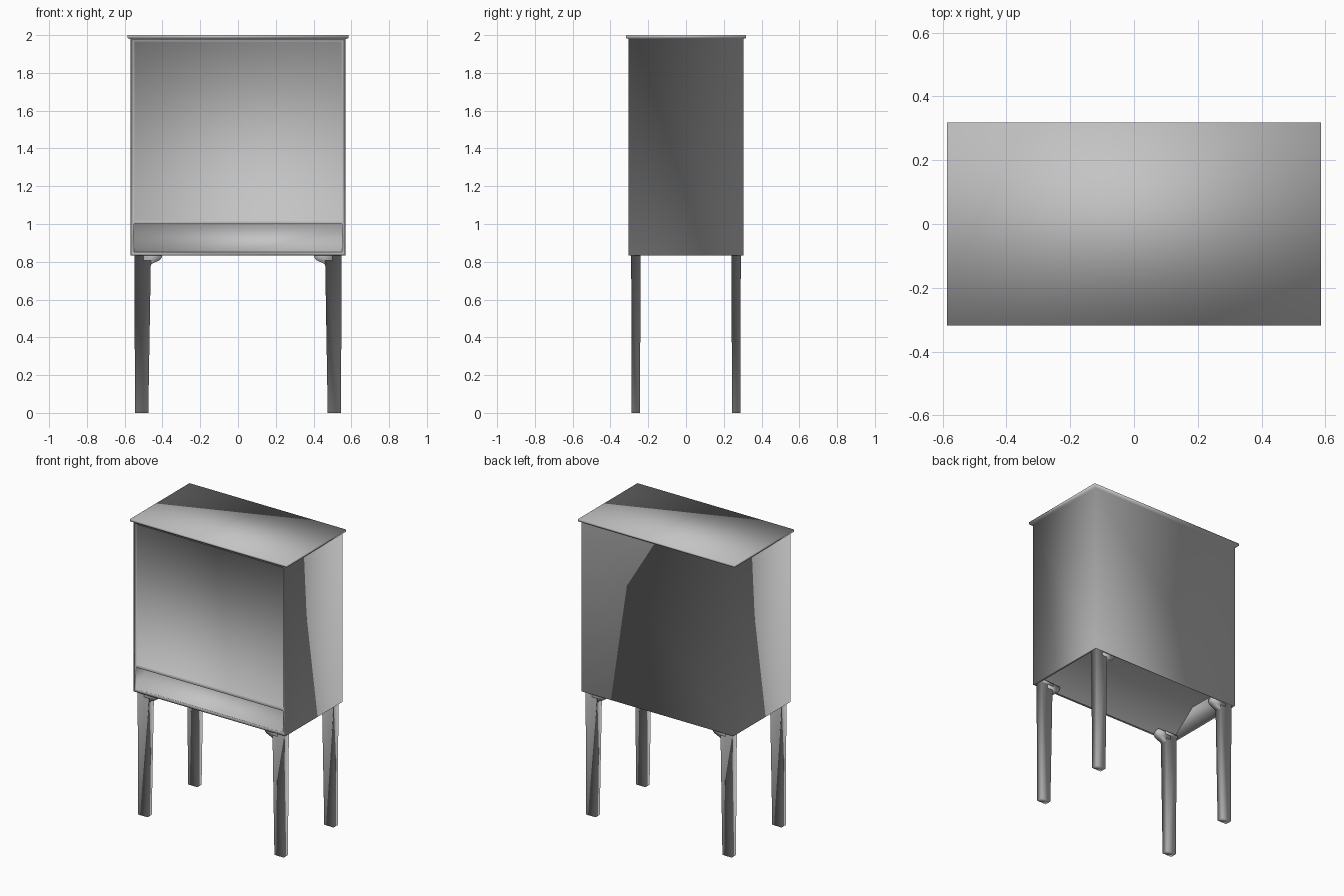
import bpy, bmesh

cube = bpy.data.objects.get("Cube")
if cube:
    bpy.data.objects.remove(cube, do_unlink=True)

grey = bpy.data.materials.new("plain grey")
grey.use_nodes = True
COLOUR = (0.55, 0.55, 0.55, 1)
grey.diffuse_color = COLOUR
grey.node_tree.nodes["Principled BSDF"].inputs["Base Color"].default_value = COLOUR

# Cabinet dimensions
HALF_W, HALF_D = 0.568, 0.304
BOTTOM, TOP = 0.833, 1.979
OPEN_W = 0.551


def finish(name, bm):
    """Turn a bmesh into a softly shaded object."""
    bmesh.ops.recalc_face_normals(bm, faces=bm.faces)
    for face in bm.faces:
        face.smooth = True
    mesh = bpy.data.meshes.new(name)
    bm.to_mesh(mesh)
    bm.free()
    mesh.materials.append(grey)
    bpy.context.collection.objects.link(bpy.data.objects.new(name, mesh))


def level(bm, x0, x1, y0, y1, z):
    """Horizontal rectangle of vertices, starting at the front."""
    return [bm.verts.new((x, y, z)) for x, y in ((x0, y0), (x1, y0), (x1, y1), (x0, y1))]


def upright(bm, half, z0, z1, y0, y1):
    """Front-facing rectangle of vertices, bottom edge at y0 and top edge at y1."""
    return [bm.verts.new(p) for p in
            ((-half, y0, z0), (half, y0, z0), (half, y1, z1), (-half, y1, z1))]


def bridge(bm, a, b, sides=range(4)):
    for i in sides:
        j = (i + 1) % 4
        bm.faces.new((a[i], a[j], b[j], b[i]))


def stack(name, rows, sx, sy):
    """Closed column through rectangles, mirrored to one corner of the cabinet."""
    bm = bmesh.new()
    rings = [level(bm, sx * x0, sx * x1, sy * y0, sy * y1, z) for x0, x1, y0, y1, z in rows]
    for a, b in zip(rings, rings[1:]):
        bridge(bm, a, b)
    bm.faces.new(rings[0])
    bm.faces.new(rings[-1])
    finish(name, bm)


# Carcass and overhanging top as one skin, from the top downwards
bm = bmesh.new()
top = level(bm, -0.586, 0.586, -0.318, 0.318, 2.0)
top_edge = level(bm, -0.586, 0.586, -0.318, 0.318, 1.985)
upper = level(bm, -HALF_W, HALF_W, -HALF_D, HALF_D, TOP)
lower = level(bm, -HALF_W, HALF_W, -HALF_D, HALF_D, BOTTOM)
bm.faces.new(top)
bridge(bm, top, top_edge)
bridge(bm, top_edge, upper)
bridge(bm, upper, lower, (1, 2, 3))

# Front frame around the main panel and the sloping recess
panel = upright(bm, OPEN_W, 1.015, 1.968, -HALF_D, -HALF_D)
recess = upright(bm, OPEN_W, 0.852, 1.0, -HALF_D, -HALF_D)
bm.faces.new((upper[0], upper[1], panel[2], panel[3]))
bm.faces.new((panel[0], panel[1], recess[2], recess[3]))
bm.faces.new((recess[0], recess[1], lower[1], lower[0]))
for i, j in ((0, 3), (1, 2)):
    bm.faces.new((upper[i], panel[j], panel[i], recess[j], recess[i], lower[i]))

# Main panel set back slightly; recess floor climbs steeply backwards
panel_back = upright(bm, OPEN_W - 0.003, 1.018, 1.965, -0.296, -0.296)
recess_back = upright(bm, OPEN_W, 0.852, 1.0, -0.296, -0.11)
for opening, back in ((panel, panel_back), (recess, recess_back)):
    bridge(bm, opening, back)
    bm.faces.new(back)

# Lip and inner walls of the hollow underside
lip = level(bm, -OPEN_W, OPEN_W, -0.29, 0.29, BOTTOM)
wall_top = level(bm, -OPEN_W, OPEN_W, -0.09, 0.29, 0.99)
bridge(bm, lower, lip)
bridge(bm, lip, wall_top, (1, 2, 3))
finish("cabinet_body", bm)

# Sloping underside and flat ceiling of the hollow
bm = bmesh.new()
rows = [[bm.verts.new((x, y, z)) for x in (-OPEN_W, OPEN_W)]
        for y, z in ((-0.29, BOTTOM), (-0.09, 0.99), (0.29, 0.99))]
for a, b in zip(rows, rows[1:]):
    bm.faces.new((a[0], b[0], b[1], a[1]))
finish("underside_panel", bm)

# Tapered square legs with a small flange, and brackets: inner x, outer x, inner y, outer y, height
LEG = [(0.475, 0.545, 0.244, 0.289, 0.0),
       (0.461, 0.549, 0.240, 0.290, 0.832),
       (0.456, 0.554, 0.235, 0.295, 0.832),
       (0.456, 0.554, 0.235, 0.288, 0.85)]
BRACKET = [(0.463, 0.50, 0.242, 0.288, 0.78),
           (0.455, 0.50, 0.241, 0.289, 0.79),
           (0.415, 0.50, 0.240, 0.290, 0.808),
           (0.402, 0.50, 0.240, 0.290, 0.825),
           (0.402, 0.50, 0.240, 0.290, 0.85)]
for end, sy in (("front", -1), ("back", 1)):
    for side, sx in (("left", 1), ("right", -1)):
        stack(f"{end}_{side}_leg", LEG, sx, sy)
        stack(f"{end}_{side}_bracket", BRACKET, sx, sy)
